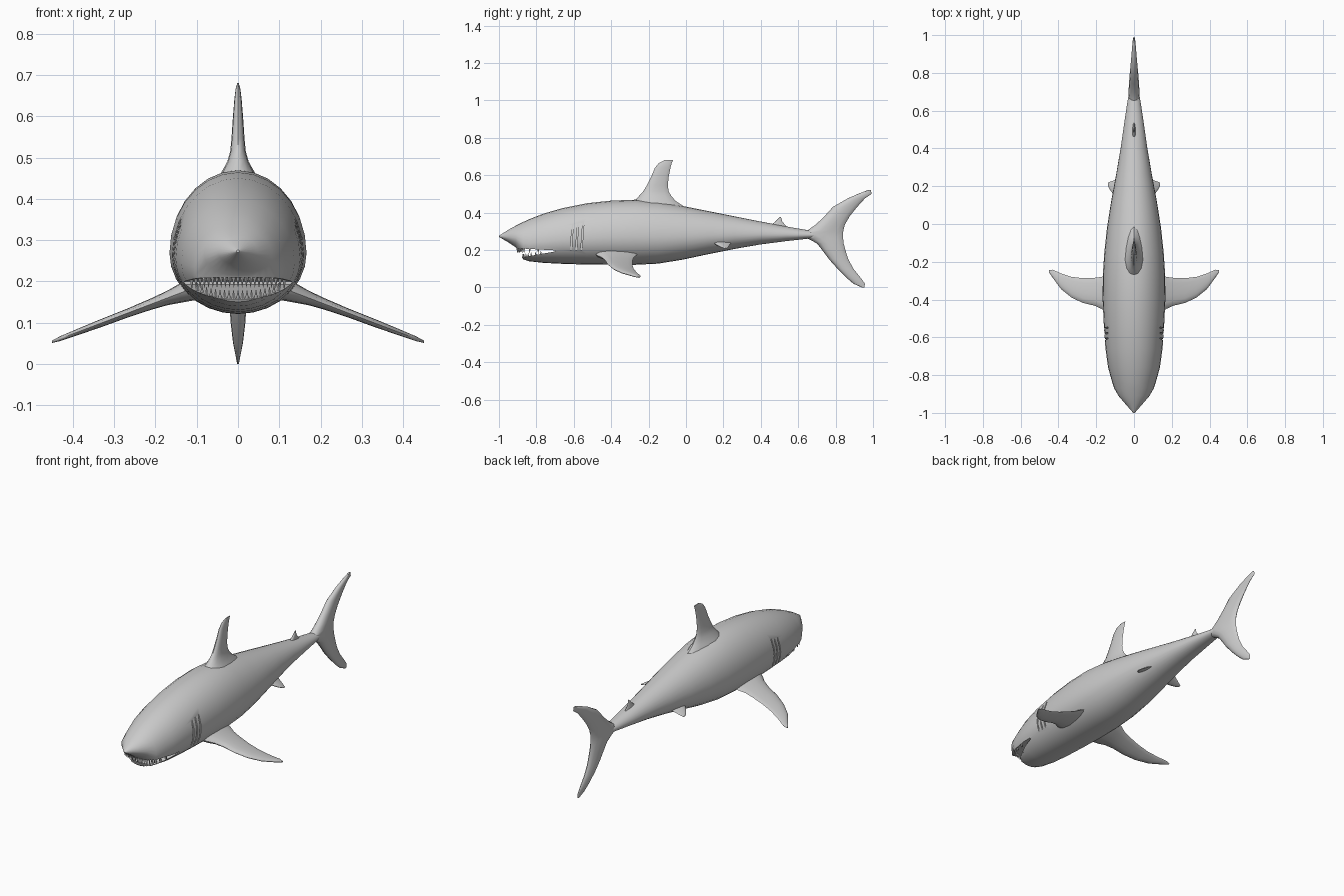
import bpy, bmesh, math
from mathutils import Matrix

if "Cube" in bpy.data.objects:
    bpy.data.objects.remove(bpy.data.objects["Cube"])

# Body stations: y, top z, bottom z, half width
BODY = [(-1.0, .276, .270, .004), (-.95, .308, .241, .048), (-.91, .330, .214, .082),
        (-.87, .350, .150, .105), (-.84, .364, .140, .115), (-.76, .395, .131, .137),
        (-.66, .424, .126, .151), (-.53, .450, .122, .160), (-.40, .464, .121, .166),
        (-.27, .469, .121, .165), (-.15, .459, .127, .157), (-.02, .436, .148, .143),
        (.12, .408, .178, .121), (.26, .380, .206, .095), (.40, .352, .230, .071),
        (.54, .325, .248, .051), (.64, .308, .259, .036), (.70, .300, .266, .026)]


def finish(name, bm, smooth=35):
    bmesh.ops.recalc_face_normals(bm, faces=bm.faces)
    me = bpy.data.meshes.new(name)
    bm.to_mesh(me)
    bm.free()
    ob = bpy.data.objects.new(name, me)
    bpy.context.collection.objects.link(ob)
    if smooth:
        shade(ob, smooth)
    return ob


def activate(ob):
    bpy.ops.object.select_all(action='DESELECT')
    ob.select_set(True)
    bpy.context.view_layer.objects.active = ob


def shade(ob, angle):
    activate(ob)
    bpy.ops.object.shade_smooth_by_angle(angle=math.radians(angle))


def loft(name, rings, smooth=35):
    """Skin a list of equal-length closed rings and cap both ends."""
    bm = bmesh.new()
    rows = [[bm.verts.new(p) for p in r] for r in rings]
    n = len(rows[0])
    for a, b in zip(rows, rows[1:]):
        for i in range(n):
            bm.faces.new((a[i], a[(i + 1) % n], b[(i + 1) % n], b[i]))
    bm.faces.new(rows[0])
    bm.faces.new(rows[-1])
    return finish(name, bm, smooth)


def body_ring(y, top, bot, w, n=28):
    mid = bot + .43 * (top - bot)
    ring = []
    for i in range(n):
        a = 2 * math.pi * i / n
        s = math.sin(a)
        ring.append((w * math.cos(a), y, mid + s * ((top - mid) if s > 0 else (mid - bot))))
    return ring


def half_width(y, z):
    """Body half width at a height below the widest line."""
    for a, b in zip(BODY, BODY[1:]):
        if a[0] <= y <= b[0]:
            f = (y - a[0]) / (b[0] - a[0])
            top, bot, w = (a[k] + f * (b[k] - a[k]) for k in (1, 2, 3))
            mid = bot + .43 * (top - bot)
            return w * math.sqrt(max(0, 1 - ((z - mid) / (mid - bot)) ** 2))
    return 0


def fin(name, sections, place, mirror=False, n=14):
    """Loft aerofoil sections (lead y, trail y, span, half thickness)."""
    rings = []
    for y0, y1, span, h in sections:
        ring = []
        for i in range(n):
            a = 2 * math.pi * i / n
            y = (y0 + y1) / 2 - (y1 - y0) / 2 * math.cos(a)
            ring.append(place(h * math.sin(a) * (1 + .35 * math.cos(a)) / 1.06, y, span))
        rings.append(ring)
    ob = loft(name, rings, 50)
    if mirror:
        ob.modifiers.new("Mirror", 'MIRROR')
    return ob


def cut(target, cutter):
    m = target.modifiers.new("Cut", 'BOOLEAN')
    m.operation = 'DIFFERENCE'
    m.solver = 'EXACT'
    m.object = cutter
    activate(target)
    bpy.ops.object.modifier_apply(modifier=m.name)
    bpy.data.objects.remove(cutter)


# Body
body = loft("body", [body_ring(*s) for s in BODY], 0)

# Mouth wedge
wedge = [(-.96, .212), (-.88, .208), (-.70, .198), (-.70, .192), (-.78, .178), (-.86, .163), (-.96, .12)]
cut(body, loft("mouth_cutter", [[(x, y, z) for y, z in wedge] for x in (-.3, .3)], 0))

# Gill slits
for side in (-1, 1):
    for y in (-.61, -.582, -.554):
        bm = bmesh.new()
        bmesh.ops.create_cube(bm, size=1, matrix=Matrix.Translation((side * .188, y, .275))
                              @ Matrix.Rotation(math.radians(-4), 4, 'X')
                              @ Matrix.Diagonal((.1, .007, .155, 1)))
        cut(body, finish("gill_cutter", bm, 0))
shade(body, 35)


# Teeth
def teeth(name, count, reach, rim, height, direction):
    bm = bmesh.new()
    for i in range(count):
        x = reach * (2 * i / (count - 1) - 1)
        y = -.91
        while y < -.73 and half_width(y, rim(y)) < abs(x) + .007:
            y += .002
        z = rim(y) + direction * (height / 2 - .003)
        bmesh.ops.create_cone(bm, segments=6, radius1=.0055, radius2=.0004, depth=height, cap_ends=True,
                              matrix=Matrix.Translation((x, y + .004, z))
                              @ Matrix.Rotation(math.pi if direction < 0 else 0, 4, 'X'))
    return finish(name, bm, 40)


teeth("upper_teeth", 23, .112, lambda y: .198 - (y + .70) * .056, .027, -1)
teeth("lower_teeth", 19, .098, lambda y: .192 + (y + .70) * .18, .022, 1)

# Dorsal fins
upright = lambda t, y, s: (t, y, s)
fin("dorsal_fin", [(-.31, .0, .425, .065), (-.275, -.055, .462, .042), (-.25, -.08, .49, .026),
                   (-.228, -.093, .515, .019), (-.21, -.097, .545, .016), (-.187, -.093, .59, .013),
                   (-.166, -.083, .64, .009), (-.145, -.076, .665, .006),
                   (-.115, -.07, .68, .002)], upright)
fin("rear_dorsal_fin", [(.43, .545, .315, .014), (.455, .53, .335, .009), (.478, .515, .352, .006),
                        (.494, .51, .368, .004), (.502, .508, .377, .001)], upright)

# Tail fin
fin("tail_fin", [(.94, .953, .0, .002), (.895, .957, .02, .006), (.86, .935, .05, .012),
                 (.81, .895, .1, .018), (.765, .868, .15, .021), (.728, .852, .2, .024),
                 (.70, .843, .235, .026), (.65, .84, .262, .028), (.60, .84, .283, .030),
                 (.65, .841, .305, .028), (.695, .85, .337, .026), (.74, .875, .38, .023),
                 (.785, .915, .43, .019), (.865, .957, .476, .013), (.92, .993, .5, .009),
                 (.972, .988, .52, .003)], upright)

# Paired side fins
fin("pectoral_fins", [(-.50, -.25, .09, .034), (-.475, -.265, .14, .024), (-.45, -.28, .17, .018),
                      (-.432, -.285, .21, .014), (-.418, -.287, .27, .011), (-.39, -.28, .33, .010),
                      (-.345, -.262, .386, .008), (-.285, -.242, .43, .006), (-.255, -.245, .45, .003)],
    lambda t, y, s: (s, y, .168 - .38 * (s - .15) + t), mirror=True)
fin("pelvic_fins", [(.12, .25, .06, .016), (.145, .235, .095, .010), (.165, .228, .115, .007),
                    (.185, .222, .13, .004), (.20, .218, .137, .002)],
    lambda t, y, s: (s, y, .25 - .55 * (s - .07) - .12 * (y - .18) + t), mirror=True)
